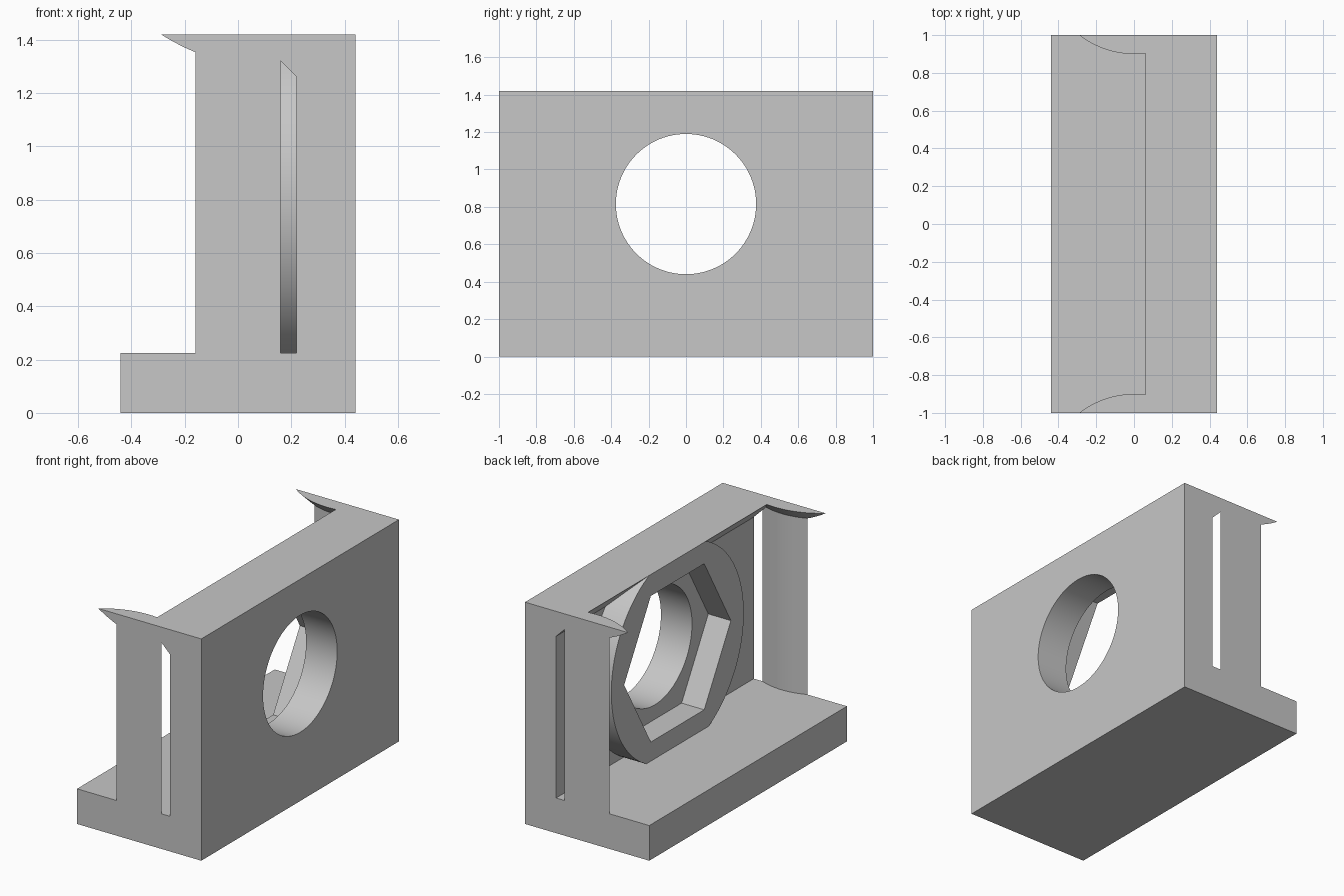
import bpy, bmesh
from math import cos, sin, pi, radians
from mathutils import Vector

if "Cube" in bpy.data.objects:
    bpy.data.objects.remove(bpy.data.objects["Cube"], do_unlink=True)

HALF, TOP, BASE = 1.0, 1.42, 0.225      # half length, overall height, foot height
LIP_X, WALL_X, BACK_X = 0.06, 0.22, 0.44
HOLE_Z = 0.815

grey = bpy.data.materials.new("light grey")
grey.use_nodes = True
grey.diffuse_color = (0.57, 0.57, 0.57, 1)
grey.node_tree.nodes["Principled BSDF"].inputs["Base Color"].default_value = grey.diffuse_color


def to_object(name, bm):
    bmesh.ops.recalc_face_normals(bm, faces=bm.faces)
    mesh = bpy.data.meshes.new(name)
    bm.to_mesh(mesh)
    bm.free()
    mesh.materials.append(grey)
    obj = bpy.data.objects.new(name, mesh)
    bpy.context.collection.objects.link(obj)
    return obj


def prism(name, outline, direction):
    bm = bmesh.new()
    face = bm.faces.new([bm.verts.new(p) for p in outline])
    grown = bmesh.ops.extrude_face_region(bm, geom=[face], use_keep_orig=True)
    verts = [g for g in grown["geom"] if isinstance(g, bmesh.types.BMVert)]
    bmesh.ops.translate(bm, verts=verts, vec=Vector(direction))
    return to_object(name, bm)


def round_outline(x, radius, sides):
    # Polygon facing x, kept between the foot and the top
    angles = [2 * pi * i / sides for i in range(sides)]
    return [(x, radius * cos(a), min(TOP, max(BASE, HOLE_Z + radius * sin(a)))) for a in angles]


def post(name, side):
    # Slice of a large cylinder that flares into a cone under the top
    centre, sides = 1.37 * side, 128
    bm = bmesh.new()
    rings = []
    for z, r in ((0.1, 0.403), (1.353, 0.403), (TOP, 0.47)):
        rings.append([bm.verts.new((r * cos(2 * pi * i / sides), centre + r * sin(2 * pi * i / sides), z))
                      for i in range(sides)])
    for low, high in zip(rings, rings[1:]):
        for i in range(sides):
            j = (i + 1) % sides
            bm.faces.new((low[i], low[j], high[j], high[i]))
    bm.faces.new(rings[0][::-1])
    bm.faces.new(rings[-1])
    cut = bmesh.ops.bisect_plane(bm, geom=bm.verts[:] + bm.edges[:] + bm.faces[:],
                                 plane_co=(0, HALF * side, 0), plane_no=(0, side, 0), clear_outer=True)
    rim = [g for g in cut["geom_cut"] if isinstance(g, bmesh.types.BMEdge)]
    bmesh.ops.holes_fill(bm, edges=rim, sides=0)
    return to_object(name, bm)


def combine(target, tool, operation):
    mod = target.modifiers.new(tool.name, "BOOLEAN")
    mod.operation, mod.solver, mod.object = operation, "EXACT", tool
    bpy.context.view_layer.objects.active = target
    bpy.ops.object.modifier_apply(modifier=mod.name)
    bpy.data.objects.remove(tool, do_unlink=True)


# Foot, upright wall and sloped top rib as one profile
profile = [(-BACK_X, 0), (BACK_X, 0), (BACK_X, TOP), (LIP_X, TOP),
           (WALL_X, TOP - (WALL_X - LIP_X)), (WALL_X, BASE), (-BACK_X, BASE)]
bracket = prism("bracket_body", [(x, -HALF, z) for x, z in profile], (0, 2 * HALF, 0))

# Round boss and end posts
combine(bracket, prism("boss", round_outline(LIP_X, 0.67, 128), (0.25, 0, 0)), "UNION")
for label, side in (("front_post", -1), ("back_post", 1)):
    combine(bracket, post(label, side), "UNION")

# Hexagonal recess and through hole
combine(bracket, prism("hex_recess", round_outline(-0.1, 0.54, 6), (WALL_X + 0.1, 0, 0)), "DIFFERENCE")
combine(bracket, prism("through_hole", round_outline(-0.1, 0.375, 96), (0.7, 0, 0)), "DIFFERENCE")

bpy.ops.object.select_all(action="DESELECT")
bracket.select_set(True)
bpy.context.view_layer.objects.active = bracket
bpy.ops.object.shade_smooth_by_angle(angle=radians(25))
